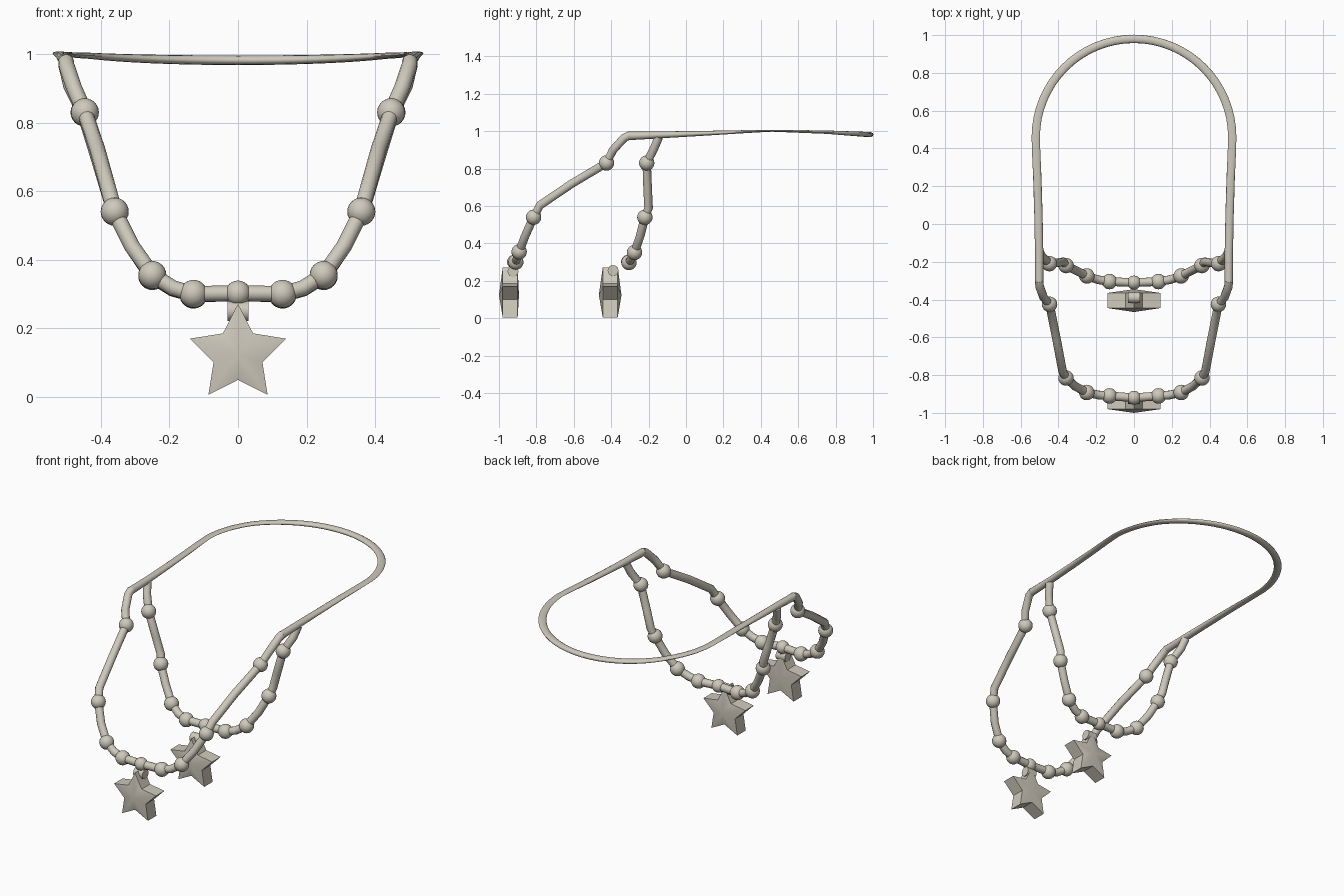
import bpy, bmesh, math
from mathutils import Vector

cube = bpy.data.objects.get("Cube")
if cube:
    bpy.data.objects.remove(cube, do_unlink=True)

ivory = bpy.data.materials.new("warm ivory")
ivory.use_nodes = True
ivory.diffuse_color = (0.62, 0.585, 0.50, 1)
ivory.node_tree.nodes["Principled BSDF"].inputs["Base Color"].default_value = ivory.diffuse_color


def finish(name, bm, angle=40):
    bmesh.ops.recalc_face_normals(bm, faces=bm.faces)
    mesh = bpy.data.meshes.new(name)
    bm.to_mesh(mesh)
    bm.free()
    mesh.materials.append(ivory)
    obj = bpy.data.objects.new(name, mesh)
    bpy.context.collection.objects.link(obj)
    bpy.ops.object.select_all(action='DESELECT')
    obj.select_set(True)
    bpy.context.view_layer.objects.active = obj
    bpy.ops.object.shade_smooth_by_angle(angle=math.radians(angle))
    return obj


def sweep(name, path, radii, ref, sides=12):
    """Tube along path; radii are (across, along ref) half sizes."""
    bm = bmesh.new()
    rings = []
    for i, p in enumerate(path):
        t = (path[min(i + 1, len(path) - 1)] - path[max(i - 1, 0)]).normalized()
        u = t.cross(ref).normalized()
        v = u.cross(t)
        a, b = radii[i]
        rings.append([bm.verts.new(p + u * a * math.cos(k) + v * b * math.sin(k))
                      for k in (2 * math.pi * s / sides for s in range(sides))])
    for r, q in zip(rings, rings[1:]):
        for s in range(sides):
            n = (s + 1) % sides
            bm.faces.new((r[s], r[n], q[n], q[s]))
    bm.faces.new(rings[0])
    bm.faces.new(rings[-1])
    return finish(name, bm, 60)


def mirrored(half):
    """Half path from the left end to the middle, continued to the right."""
    return half + [Vector((-p.x, p.y, p.z)) for p in reversed(half) if p.x > 1e-4]


def bead(name, centre, radius):
    bm = bmesh.new()
    bmesh.ops.create_uvsphere(bm, u_segments=20, v_segments=12, radius=radius)
    bmesh.ops.translate(bm, vec=centre, verts=bm.verts)
    finish(name, bm)


def strand(name, half, bead_ids):
    pts = mirrored([Vector(p) for p in half])
    sweep(name + "_cord", pts, [(0.023, 0.023)] * len(pts), Vector((0, 1, 0)))
    for i in bead_ids:
        p = Vector(half[i])
        r = 0.037 if p.x == 0 else 0.041
        for side in ((1, -1) if p.x else (1,)):
            tag = "middle" if p.x == 0 else ("left" if side > 0 else "right")
            bead(f"{name}_bead_{tag}_{i}", Vector((p.x * side, p.y, p.z)), r)


def star(name, front, rim_front, rim_back, back, cz=0.124, outer=0.147, inner=0.075):
    bm = bmesh.new()
    outline = []
    for k in range(10):
        r = inner if k % 2 else outer
        a = math.pi / 2 + k * math.pi / 5
        outline.append((r * math.cos(a), cz + r * math.sin(a)))
    f = [bm.verts.new((x, rim_front, z)) for x, z in outline]
    b = [bm.verts.new((x, rim_back, z)) for x, z in outline]
    fc, bc = bm.verts.new((0, front, cz)), bm.verts.new((0, back, cz))
    for k in range(10):
        n = (k + 1) % 10
        bm.faces.new((f[k], f[n], fc))
        bm.faces.new((b[n], b[k], bc))
        bm.faces.new((f[k], b[k], b[n], f[n]))
    finish(name, bm, 35)


def hanger(name, y, z):
    """Small barrel lying across the top of a star."""
    bm = bmesh.new()
    bmesh.ops.create_cone(bm, cap_ends=True, segments=16, radius1=0.029,
                          radius2=0.029, depth=0.062)
    for v in bm.verts:
        v.co = Vector((v.co.z, v.co.x + y, v.co.y + z))
    finish(name, bm)


# Neck loop: straight sides and a round back, flattened where the band twists
stops = [(-0.31, 0.975, 0.023), (0.0, 0.985, 0.015), (0.45, 1.003, 0.005),
         (0.75, 0.995, 0.009), (0.98, 0.982, 0.014)]


def profile(y):
    for (y0, z0, h0), (y1, z1, h1) in zip(stops, stops[1:]):
        if y <= y1:
            t = max(0, (y - y0) / (y1 - y0))
            return z0 + t * (z1 - z0), h0 + t * (h1 - h0)
    return stops[-1][1:]


plan = [(0.502, -0.31), (0.502, -0.15), (0.506, 0.05), (0.512, 0.25), (0.518, 0.38)]
plan += [(0.52 * math.cos(a), 0.46 + 0.52 * math.sin(a))
         for a in (math.pi / 2 * k / 16 for k in range(17))]
loop = mirrored([Vector((x, y, profile(y)[0])) for x, y in plan])
sweep("neck_loop", loop, [(0.022, profile(p.y)[1]) for p in loop], Vector((0, 0, 1)))

# Long outer strand
strand("outer_strand", [
    (0.502, -0.30, 0.978), (0.50, -0.33, 0.965), (0.478, -0.39, 0.90),
    (0.447, -0.425, 0.83), (0.41, -0.61, 0.72), (0.378, -0.78, 0.605),
    (0.36, -0.815, 0.54), (0.31, -0.86, 0.44), (0.25, -0.892, 0.355),
    (0.19, -0.905, 0.317), (0.13, -0.91, 0.30), (0, -0.92, 0.302)],
    (3, 6, 8, 10, 11))

# Short inner strand
strand("inner_strand", [
    (0.502, -0.145, 0.97), (0.488, -0.17, 0.91), (0.448, -0.21, 0.83),
    (0.405, -0.205, 0.69), (0.375, -0.20, 0.59), (0.36, -0.22, 0.54),
    (0.31, -0.245, 0.44), (0.25, -0.275, 0.352), (0.19, -0.295, 0.315),
    (0.13, -0.305, 0.298), (0, -0.31, 0.302)],
    (2, 5, 7, 9, 10))

# Star pendants with their hangers
star("outer_star", -1.0, -0.98, -0.90, -0.893)
hanger("outer_hanger", -0.925, 0.25)
star("inner_star", -0.466, -0.445, -0.365, -0.345)
hanger("inner_hanger", -0.39, 0.255)
